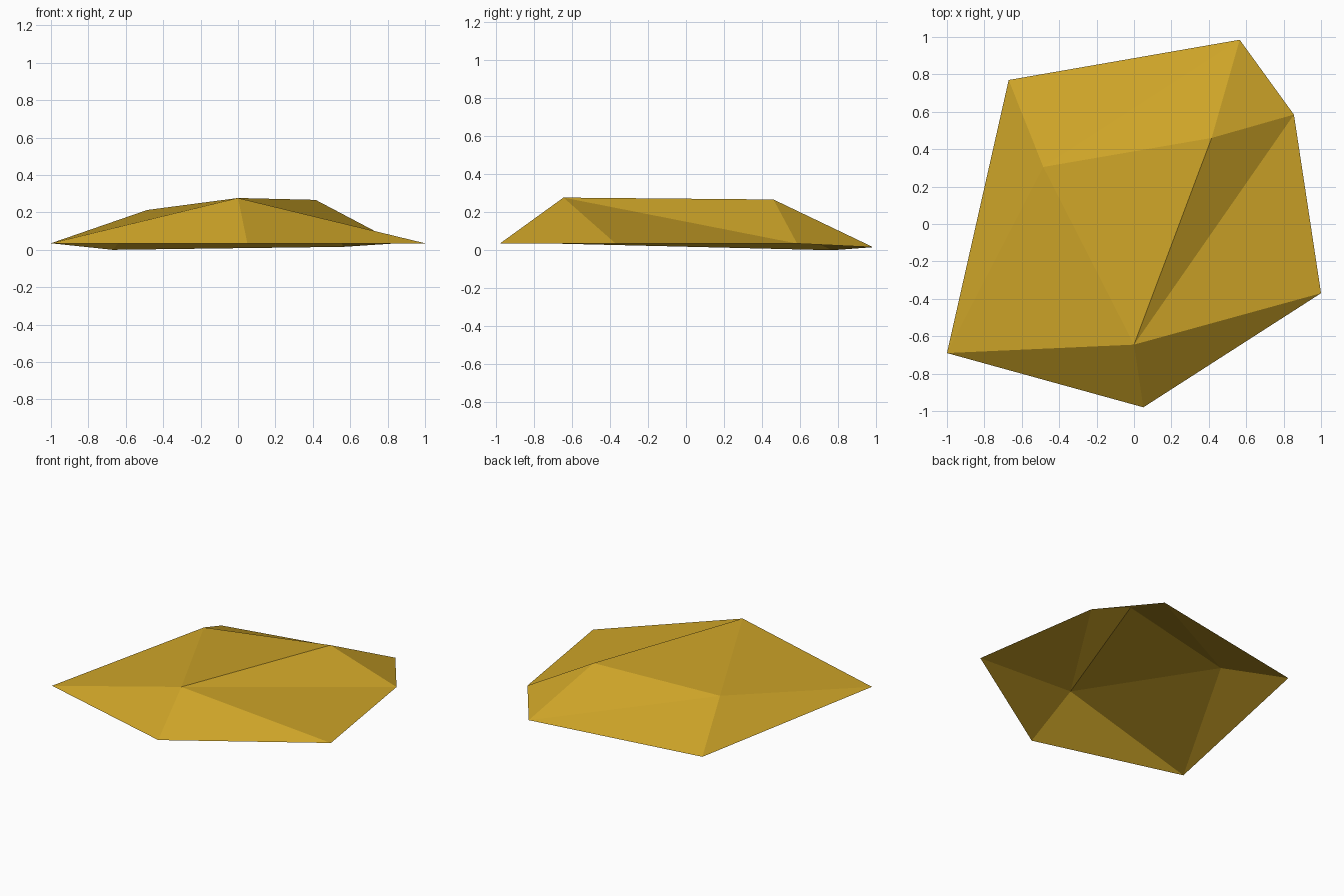
import bpy
import bmesh

cube = bpy.data.objects.get("Cube")
if cube:
    bpy.data.objects.remove(cube, do_unlink=True)

# Single gold colour
gold = bpy.data.materials.new("gold")
gold.use_nodes = True
colour = (0.61, 0.37, 0.021, 1)
gold.diffuse_color = colour
gold.node_tree.nodes["Principled BSDF"].inputs["Base Color"].default_value = colour

# Corners of the open rim and of the raised crest
corners = {
    "left_tip": (-1.0, -0.69, 0.035),
    "front_tip": (0.05, -0.98, 0.035),
    "right_tip": (1.0, -0.37, 0.035),
    "right_back": (0.855, 0.585, 0.035),
    "back_tip": (0.565, 0.985, 0.016),
    "left_back": (-0.67, 0.77, 0.0),
    "front_peak": (0.0, -0.645, 0.277),
    "back_peak": (0.415, 0.46, 0.267),
    "side_peak": (-0.485, 0.305, 0.213),
}

bm = bmesh.new()
verts = {name: bm.verts.new(co) for name, co in corners.items()}


def facet(*names):
    bm.faces.new([verts[n] for n in names])


# Front facets
facet("left_tip", "front_tip", "front_peak")
facet("front_tip", "right_tip", "front_peak")

# Right facets, with the valley running up to the front peak
facet("right_tip", "right_back", "front_peak")
facet("right_back", "back_peak", "front_peak")
facet("right_back", "back_tip", "back_peak")

# Back and left facets
facet("back_tip", "side_peak", "back_peak")
facet("back_tip", "left_back", "side_peak")
facet("left_back", "left_tip", "side_peak")

# Top facets
facet("left_tip", "front_peak", "side_peak")
facet("front_peak", "back_peak", "side_peak")

# Open, flat-shaded shell
mesh = bpy.data.meshes.new("faceted_shell")
bm.to_mesh(mesh)
bm.free()
mesh.materials.append(gold)
shell = bpy.data.objects.new("faceted_shell", mesh)
bpy.context.collection.objects.link(shell)
